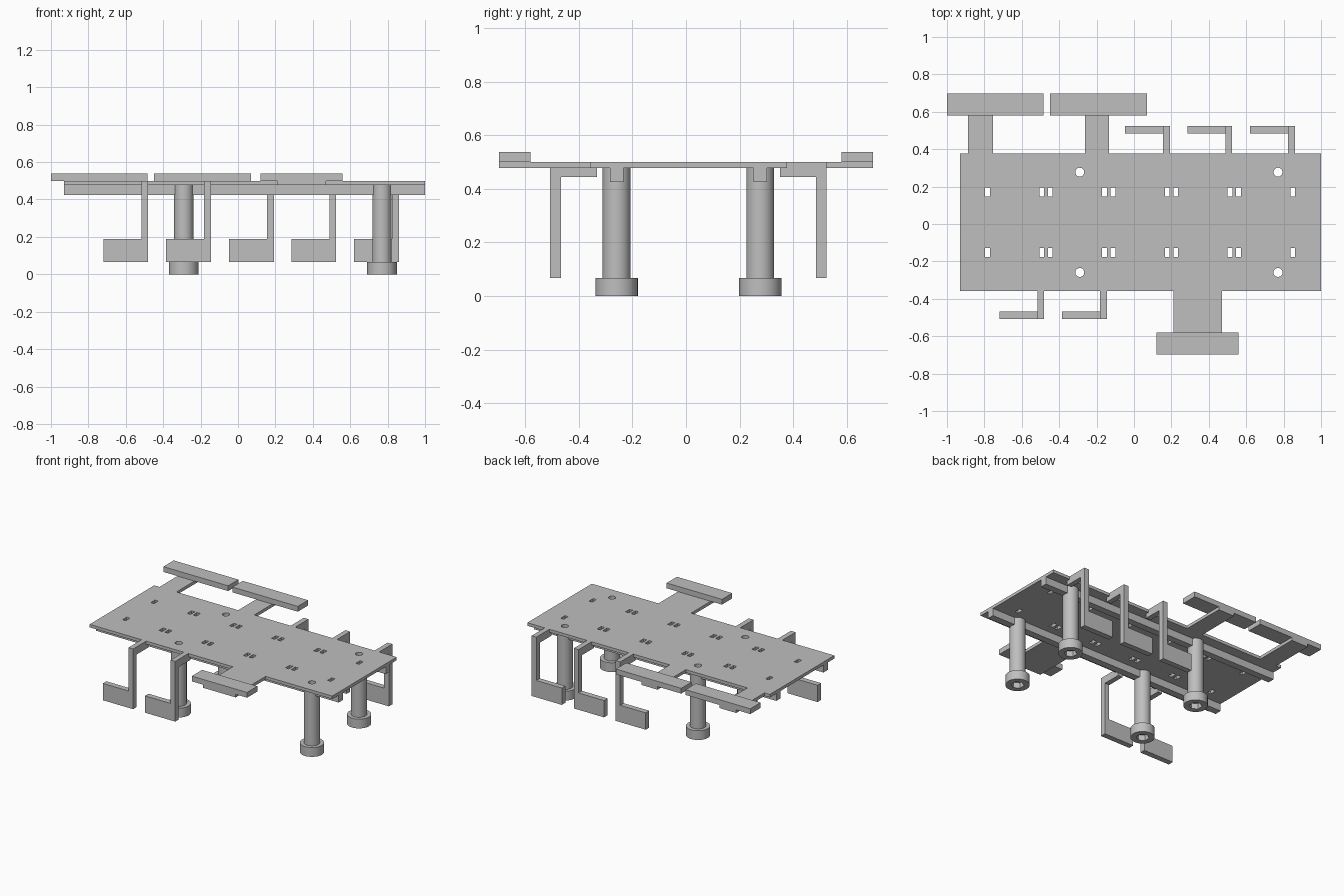
import bpy, bmesh
from math import tau
from mathutils import Matrix

cube = bpy.data.objects.get("Cube")
if cube:
    bpy.data.objects.remove(cube, do_unlink=True)

GREY = (0.52, 0.52, 0.52, 1)
grey = bpy.data.materials.new("plain grey")
grey.use_nodes = True
grey.diffuse_color = GREY
grey.node_tree.nodes["Principled BSDF"].inputs["Base Color"].default_value = GREY

MID = 0.009                # centre line of the deck in y
BOTTOM, TOP = 0.478, 0.50  # deck faces
LEFT, RIGHT = -0.93, 1.0
HALF = 0.367               # half depth of the deck


def finish(name, bm):
    bmesh.ops.recalc_face_normals(bm, faces=bm.faces)
    mesh = bpy.data.meshes.new(name)
    bm.to_mesh(mesh)
    bm.free()
    mesh.materials.append(grey)
    obj = bpy.data.objects.new(name, mesh)
    bpy.context.collection.objects.link(obj)
    return obj


def add_box(bm, x, y, z):
    lo, hi = zip(*(sorted(r) for r in (x, y, z)))
    centre = [(a + b) / 2 for a, b in zip(lo, hi)]
    size = [b - a for a, b in zip(lo, hi)]
    matrix = Matrix.Translation(centre) @ Matrix.Diagonal((*size, 1))
    bmesh.ops.create_cube(bm, size=1, matrix=matrix)


def add_cylinder(bm, x, y, z0, z1, radius, sides=32):
    bmesh.ops.create_cone(bm, cap_ends=True, segments=sides, radius1=radius, radius2=radius,
                          depth=z1 - z0, matrix=Matrix.Translation((x, y, (z0 + z1) / 2)))


def box(name, x, y, z):
    bm = bmesh.new()
    add_box(bm, x, y, z)
    return finish(name, bm)


def activate(obj):
    bpy.ops.object.select_all(action="DESELECT")
    obj.select_set(True)
    bpy.context.view_layer.objects.active = obj


def cut(obj, cutter):
    mod = obj.modifiers.new("cut", "BOOLEAN")
    mod.operation = "DIFFERENCE"
    mod.solver = "EXACT"
    mod.object = cutter
    activate(obj)
    bpy.ops.object.modifier_apply(modifier=mod.name)


post_spots = [(x, MID + s * 0.268) for x in (-0.29, 0.77) for s in (-1, 1)]

# Cutter for the screw bores and the paired slots
bm = bmesh.new()
for x, y in post_spots:
    add_cylinder(bm, x, y, -0.1, 0.7, 0.024, 24)
for cell in range(5):
    for side in (-0.145, 0.145):
        x = -0.638 + 0.3355 * cell + side
        for s in (-1, 1):
            y = MID + s * 0.161
            add_box(bm, (x - 0.013, x + 0.013), (y - 0.024, y + 0.024), (0.4, 0.6))
holes = finish("hole_cutter", bm)
holes.hide_render = True

# Deck and the two rails beneath it
deck = box("deck", (LEFT, RIGHT), (MID - HALF, MID + HALF), (BOTTOM, TOP))
cut(deck, holes)
for name, s in (("front_rail", -1), ("back_rail", 1)):
    y = MID + s * 0.2675
    rail = box(name, (LEFT, RIGHT), (y - 0.025, y + 0.025), (0.425, BOTTOM))
    cut(rail, holes)

# Tongues that carry the raised end pads
for name, s, tongue, pad in (
        ("back_right", 1, (-0.888, -0.753), (-1.0, -0.485)),
        ("back_middle", 1, (-0.262, -0.134), (-0.45, 0.07)),
        ("front", -1, (0.21, 0.47), (0.12, 0.56))):
    box(name + "_tongue", tongue, (MID + s * HALF, s * 0.697), (BOTTOM, TOP))
    box(name + "_pad", pad, (s * 0.58, s * 0.697), (TOP, 0.538))

# Hooks: a bent arm cut to a side profile, with a flat foot towards -x
ARM = [(0.341, 0.445), (0.341, BOTTOM), (HALF, BOTTOM), (HALF, TOP),
       (0.516, TOP), (0.516, 0.067), (0.476, 0.067), (0.476, 0.445)]


def hook(name, x, s):
    bm = bmesh.new()
    face = bm.faces.new([bm.verts.new((x - 0.037, MID + s * v, z)) for v, z in ARM])
    moved = bmesh.ops.extrude_face_region(bm, geom=[face])["geom"]
    bmesh.ops.translate(bm, vec=(0.037, 0, 0),
                        verts=[v for v in moved if isinstance(v, bmesh.types.BMVert)])
    add_box(bm, (x - 0.24, x - 0.037), (MID + s * 0.476, MID + s * 0.516), (0.067, 0.188))
    finish(name, bm)


for i, x in enumerate((-0.48, -0.145)):
    hook(f"front_hook_{i + 1}", x, -1)
for i, x in enumerate((0.193, 0.525, 0.861)):
    hook(f"back_hook_{i + 1}", x, 1)

# Screw posts: revolved hollow shank and head with a hexagonal socket
PROFILE = [(0.024, 0), (0.079, 0), (0.079, 0.067), (0.052, 0.067),
           (0.052, BOTTOM), (0.024, BOTTOM)]
for i, (x, y) in enumerate(post_spots):
    bm = bmesh.new()
    ring = [bm.verts.new((x + r, y, z)) for r, z in PROFILE]
    edges = [bm.edges.new((a, b)) for a, b in zip(ring, ring[1:] + ring[:1])]
    bmesh.ops.spin(bm, geom=ring + edges, cent=(x, y, 0), axis=(0, 0, 1),
                   angle=tau, steps=40, use_merge=True)
    bmesh.ops.remove_doubles(bm, verts=bm.verts, dist=0.0001)
    post = finish(f"screw_post_{i + 1}", bm)
    bm = bmesh.new()
    add_cylinder(bm, x, y, -0.05, 0.04, 0.043, 6)
    socket = finish("socket_cutter", bm)
    cut(post, socket)
    bpy.data.objects.remove(socket, do_unlink=True)
    activate(post)
    bpy.ops.object.shade_smooth_by_angle()

bpy.data.objects.remove(holes, do_unlink=True)
